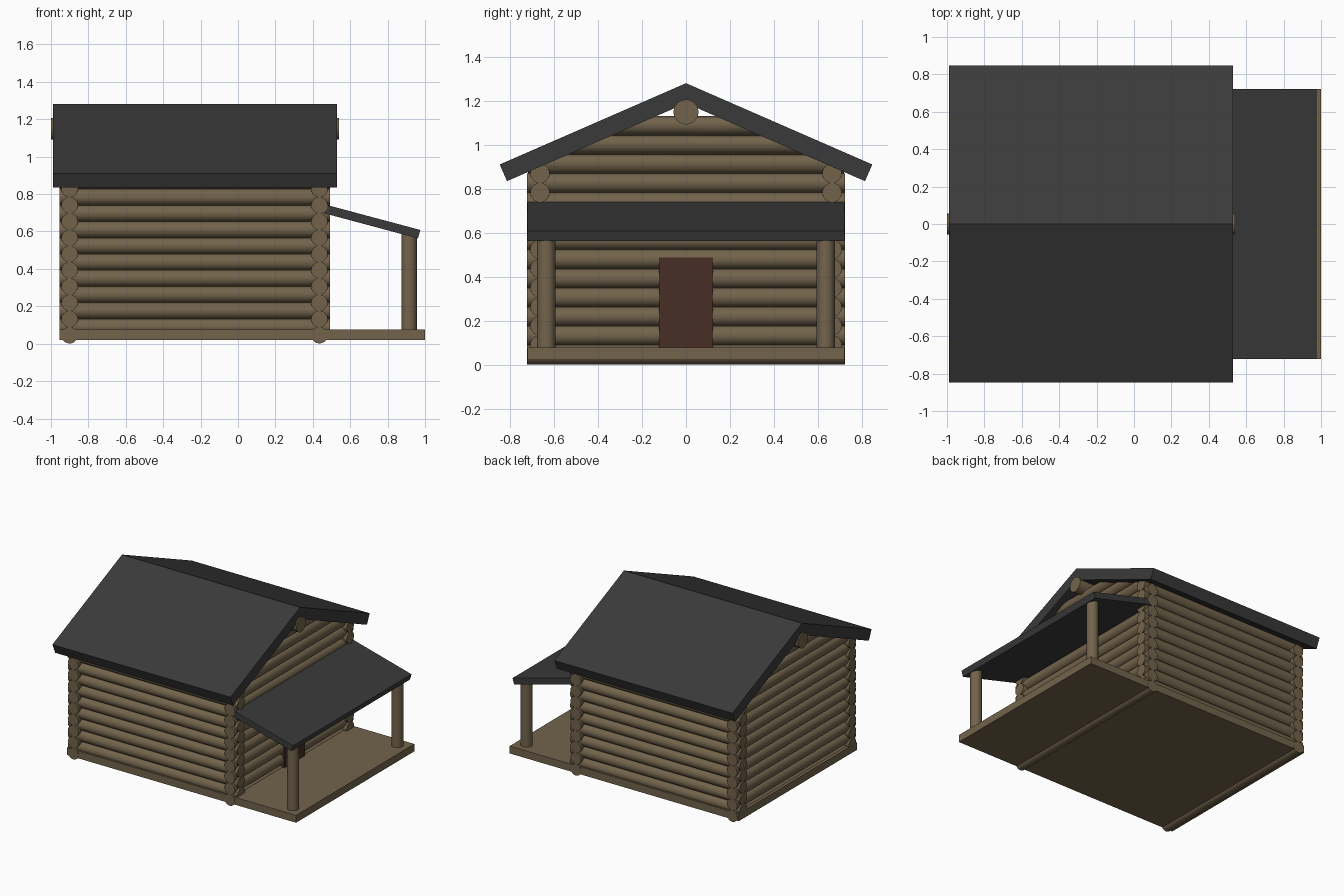
import bpy, bmesh, math
from mathutils import Matrix, Vector

if "Cube" in bpy.data.objects:
    bpy.data.objects.remove(bpy.data.objects["Cube"])


def material(name, rgb):
    m = bpy.data.materials.new(name)
    m.diffuse_color = (*rgb, 1)
    m.use_nodes = True
    m.node_tree.nodes["Principled BSDF"].inputs["Base Color"].default_value = m.diffuse_color
    return m


WOOD = material("log brown", (0.171, 0.127, 0.072))
ROOF = material("charcoal roof", (0.042, 0.042, 0.042))
DOOR = material("dark red brown", (0.065, 0.027, 0.019))


def finish(bm, name, mat, smooth=False):
    bmesh.ops.recalc_face_normals(bm, faces=bm.faces[:])
    mesh = bpy.data.meshes.new(name)
    bm.to_mesh(mesh)
    bm.free()
    mesh.materials.append(mat)
    obj = bpy.data.objects.new(name, mesh)
    bpy.context.collection.objects.link(obj)
    if smooth:
        bpy.ops.object.select_all(action='DESELECT')
        obj.select_set(True)
        bpy.context.view_layer.objects.active = obj
        bpy.ops.object.shade_smooth_by_angle(angle=math.radians(35))
    return obj


def add_log(bm, start, end, r):
    a, b = Vector(start), Vector(end)
    rot = (b - a).to_track_quat('Z', 'Y').to_matrix().to_4x4()
    bmesh.ops.create_cone(bm, cap_ends=True, segments=24, radius1=r, radius2=r,
                          depth=(b - a).length,
                          matrix=Matrix.Translation((a + b) / 2) @ rot)


def box(name, lo, hi, mat):
    lo, hi = Vector(lo), Vector(hi)
    bm = bmesh.new()
    bmesh.ops.create_cube(bm, size=1, matrix=Matrix.Translation((lo + hi) / 2)
                          @ Matrix.Diagonal((*(hi - lo), 1)))
    return finish(bm, name, mat)


def prism(name, points, offset, mat):
    # Extrude a closed 3D outline along an offset
    bm = bmesh.new()
    face = bm.faces.new([bm.verts.new(p) for p in points])
    ext = bmesh.ops.extrude_face_region(bm, geom=[face], use_keep_orig=True)
    verts = [g for g in ext["geom"] if isinstance(g, bmesh.types.BMVert)]
    bmesh.ops.translate(bm, verts=verts, vec=offset)
    return finish(bm, name, mat)


R, STEP = 0.0442, 0.0868
WALL_X, WALL_Y = (-0.9, 0.435), (-0.665, 0.665)

# Long side walls: logs running along x
bm = bmesh.new()
for y in WALL_Y:
    for i in range(10):
        z = 0.089 + i * STEP
        add_log(bm, (-0.955, y, z), (0.493, y, z), R)
finish(bm, "side_wall_logs", WOOD, True)

# End walls: logs running along y, staggered by half a log
bm = bmesh.new()
for x in WALL_X:
    for i in range(10):
        z = 0.0455 + i * STEP
        add_log(bm, (x, -0.723, z), (x, 0.723, z), R)
finish(bm, "end_wall_logs", WOOD, True)

# Gable logs, trimmed to the roof slope
SLOPE = 0.435
bm = bmesh.new()
for x in WALL_X:
    for i in range(10, 13):
        z = 0.0455 + i * STEP
        add_log(bm, (x, -0.72, z), (x, 0.72, z), R)
for s in (-1, 1):
    bmesh.ops.bisect_plane(bm, geom=bm.verts[:] + bm.edges[:] + bm.faces[:],
                           plane_co=(0, 0, 1.215), plane_no=(0, s * SLOPE, 1),
                           clear_outer=True)
    bmesh.ops.holes_fill(bm, edges=[e for e in bm.edges if e.is_boundary], sides=0)
finish(bm, "gable_logs", WOOD, True)

# Ridge beam
bm = bmesh.new()
add_log(bm, (-1.0, 0, 1.15), (0.54, 0, 1.15), 0.057)
finish(bm, "ridge_beam", WOOD, True)

# Floor and door
box("floor", (-0.955, -0.721, 0.02), (1.0, 0.721, 0.077), WOOD)
box("door", (0.42, -0.124, 0.077), (0.484, 0.124, 0.488), DOOR)

# Main gable roof
prism("main_roof",
      [(-0.99, y, z) for y, z in ((-0.848, 0.911), (0, 1.281), (0.848, 0.911),
                                  (0.815, 0.835), (0, 1.19), (-0.815, 0.835))],
      (1.52, 0, 0), ROOF)

# Sloping porch roof
prism("porch_roof",
      [(x, -0.722, z) for x, z in ((0.41, 0.759), (0.975, 0.608),
                                   (0.962, 0.563), (0.398, 0.714))],
      (0, 1.444, 0), ROOF)

# Porch posts
for name, y in (("front_post", -0.636), ("back_post", 0.636)):
    bm = bmesh.new()
    add_log(bm, (0.915, y, 0.07), (0.915, y, 0.598), 0.0415)
    finish(bm, name, WOOD, True)
